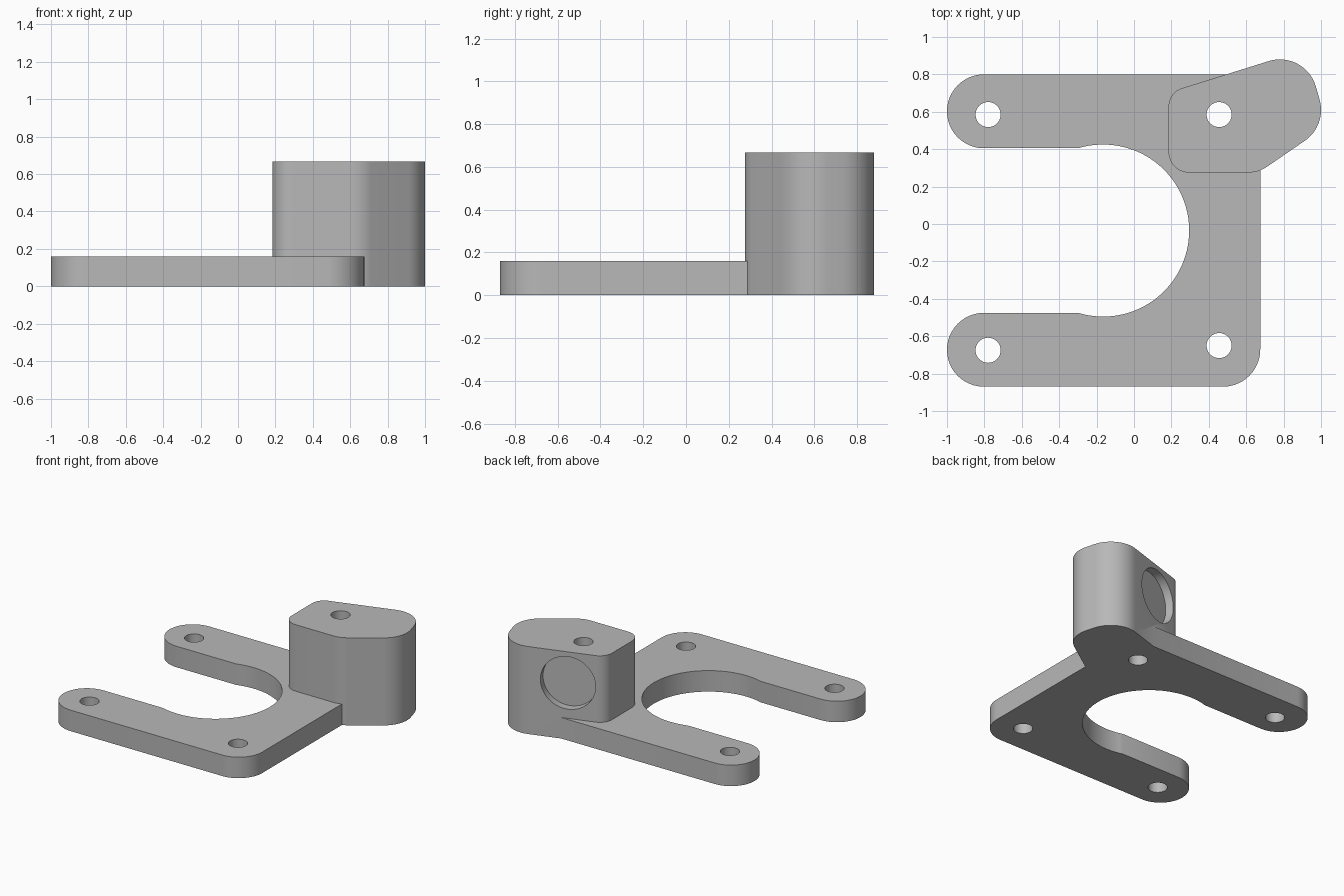
import bpy
import bmesh
from math import cos, sin, radians, atan2, sqrt
from mathutils import Vector, Matrix

cube = bpy.data.objects.get("Cube")
if cube:
    bpy.data.objects.remove(cube, do_unlink=True)

grey = bpy.data.materials.new("satin grey")
grey.use_nodes = True
grey.diffuse_color = (0.48, 0.48, 0.48, 1)
grey.node_tree.nodes["Principled BSDF"].inputs["Base Color"].default_value = (0.48, 0.48, 0.48, 1)


def arc(x, y, r, start, end, steps=24):
    """Points along an arc, angles in degrees."""
    angles = [radians(start + (end - start) * i / steps) for i in range(steps + 1)]
    return [(x + r * cos(a), y + r * sin(a)) for a in angles]


def rounded_hull(circles):
    """Convex outline around circles listed anticlockwise as (x, y, r)."""
    normals = []
    for (x1, y1, r1), (x2, y2, r2) in zip(circles, circles[1:] + circles[:1]):
        dx, dy = x2 - x1, y2 - y1
        d = sqrt(dx * dx + dy * dy)
        k = (r1 - r2) / d
        h = sqrt(1 - k * k)
        normals.append(atan2(k * dy - h * dx, k * dx + h * dy))
    outline = []
    for i, (x, y, r) in enumerate(circles):
        a = normals[i - 1]
        sweep = (normals[i] - a) % radians(360)
        outline += [(x + r * cos(a + sweep * t / 16), y + r * sin(a + sweep * t / 16))
                    for t in range(17)]
    return outline


def prism(name, outline, z0, z1):
    bm = bmesh.new()
    face = bm.faces.new([bm.verts.new((x, y, z0)) for x, y in outline])
    top = bmesh.ops.extrude_face_region(bm, geom=[face])["geom"]
    bmesh.ops.translate(bm, vec=(0, 0, z1 - z0),
                        verts=[v for v in top if isinstance(v, bmesh.types.BMVert)])
    bmesh.ops.recalc_face_normals(bm, faces=bm.faces)
    mesh = bpy.data.meshes.new(name)
    bm.to_mesh(mesh)
    bm.free()
    mesh.materials.append(grey)
    obj = bpy.data.objects.new(name, mesh)
    bpy.context.collection.objects.link(obj)
    return obj


def combine(target, other, operation):
    mod = target.modifiers.new(operation.lower(), "BOOLEAN")
    mod.operation, mod.solver, mod.object = operation, "EXACT", other
    bpy.context.view_layer.objects.active = target
    bpy.ops.object.modifier_apply(modifier=mod.name)
    bpy.data.objects.remove(other, do_unlink=True)


# Forked base plate with a round throat between the arms
cx, cy, throat = -0.165, -0.035, 0.46
arm_r, low, high = 0.1975, -0.6725, 0.6025
gap = math_angle = 73.05
outline = (arc(-0.8025, low, arm_r, 270, 90)
           + arc(cx, cy, throat, 180 + gap, 360 + 180 - gap, 64)
           + arc(-0.8025, high, arm_r, 270, 90)
           + [(0.675, 0.8)]
           + arc(0.475, -0.67, 0.2, 0, -90))
bracket = prism("mounting_bracket", outline, 0, 0.16)

# Tall rounded boss on the rear corner
boss = prism("boss", rounded_hull([(0.295, 0.385, 0.11), (0.61, 0.455, 0.18), (0.8, 0.61, 0.2),
                                   (0.78, 0.68, 0.2), (0.285, 0.63, 0.1)]), 0, 0.667)
combine(bracket, boss, "UNION")

# Vertical bolt holes
for x, y in [(-0.78, 0.585), (-0.78, -0.675), (0.455, -0.65), (0.455, 0.585)]:
    combine(bracket, prism("bolt_cutter", arc(x, y, 0.067, 0, 351, 39), -0.1, 0.8), "DIFFERENCE")

# Shallow round pocket in the slanted rear face of the boss
pocket = prism("pocket_cutter", arc(0, 0, 0.2, 0, 354, 59), -0.06, 0.2)
facing = Vector((-0.3, 0.954, 0)).to_track_quat("Z", "Y").to_matrix().to_4x4()
pocket.data.transform(Matrix.Translation((0.446, 0.784, 0.43)) @ facing)
combine(bracket, pocket, "DIFFERENCE")

# Smooth curved walls, crisp rims
bpy.ops.object.select_all(action="DESELECT")
bracket.select_set(True)
bpy.context.view_layer.objects.active = bracket
bpy.ops.object.shade_smooth_by_angle(angle=radians(30))
